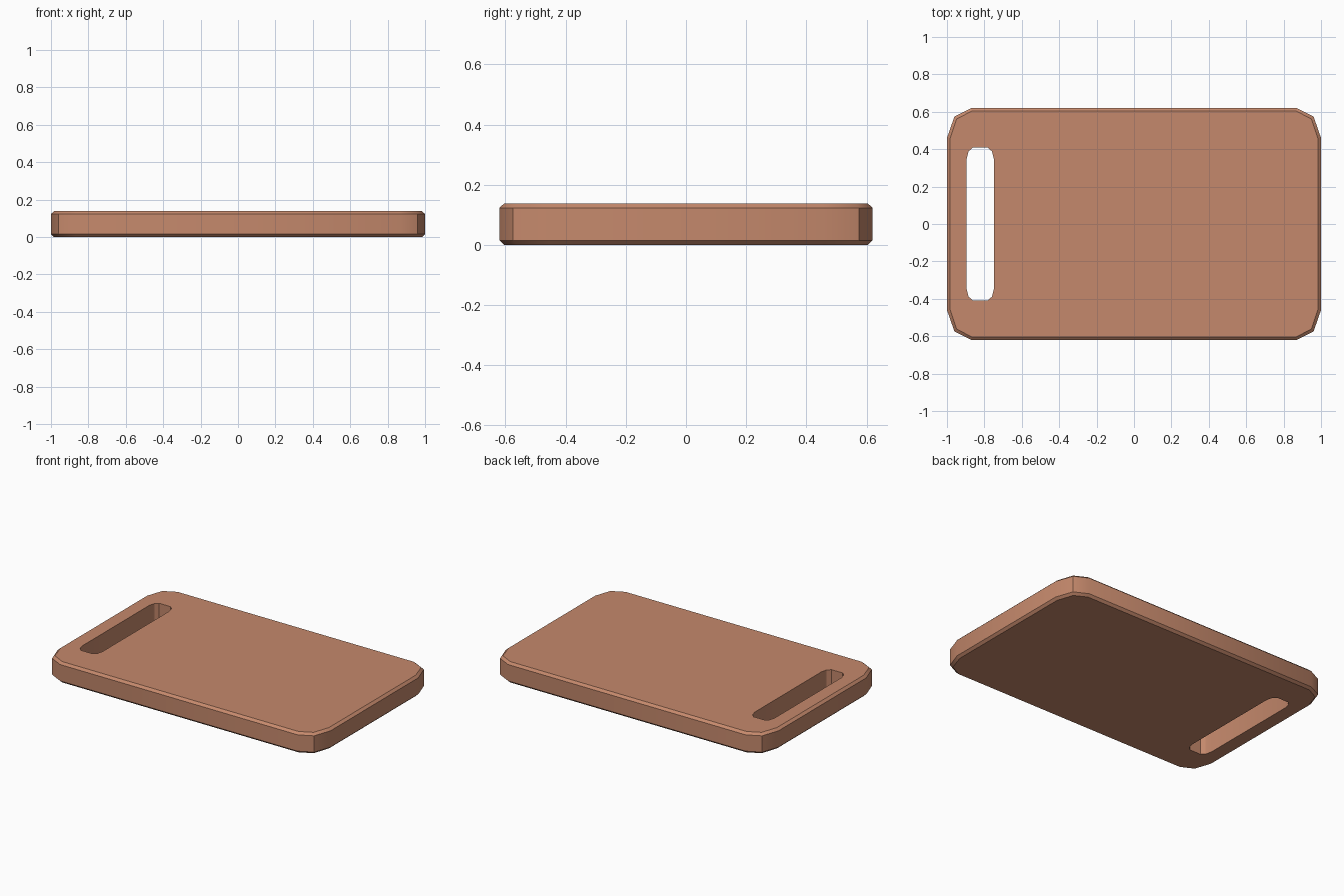
import bpy, bmesh, math

if "Cube" in bpy.data.objects:
    bpy.data.objects.remove(bpy.data.objects["Cube"])

def outline(cx, hx, hy, cuts):
    """Rounded rectangle, counter-clockwise; cuts are (dx, dy) from the corner."""
    pts = []
    for sx, sy in ((1, 1), (-1, 1), (-1, -1), (1, -1)):
        run = cuts if sx * sy > 0 else cuts[::-1]
        pts += [(cx + sx * (hx - dx), sy * (hy - dy)) for dx, dy in run]
    return pts

# Profiles: full edge, edge inset by the chamfer, handle slot
edge = outline(0, 1.0, 0.62, [(0, 0.16), (0.04, 0.045), (0.13, 0)])
inset = outline(0, 0.984, 0.604, [(0, 0.15), (0.036, 0.042), (0.118, 0)])
slot = outline(-0.822, 0.073, 0.408, [(0, 0.06), (0.01, 0.02), (0.032, 0)])

# Board: rings run from the slot bottom, around the outside, to the slot top
H, C = 0.138, 0.015
bm = bmesh.new()
rings = [[bm.verts.new((x, y, z)) for x, y in p] for p, z in
         ((slot, 0), (inset, 0), (edge, C), (edge, H - C), (inset, H), (slot, H))]
n = len(edge)
for k, a in enumerate(rings):
    b = rings[(k + 1) % len(rings)]
    for i in range(n):
        j = (i + 1) % n
        bm.faces.new((a[i], a[j], b[j], b[i]))
bmesh.ops.recalc_face_normals(bm, faces=bm.faces)
mesh = bpy.data.meshes.new("cutting_board")
bm.to_mesh(mesh)
bm.free()
board = bpy.data.objects.new("cutting_board", mesh)
bpy.context.collection.objects.link(board)

# Wood colour
mat = bpy.data.materials.new("warm brown wood")
mat.diffuse_color = (0.56, 0.25, 0.15, 1)
mat.use_nodes = True
mat.node_tree.nodes["Principled BSDF"].inputs["Base Color"].default_value = mat.diffuse_color
mesh.materials.append(mat)

# Soft corners, sharp chamfers
bpy.context.view_layer.objects.active = board
board.select_set(True)
bpy.ops.object.shade_smooth_by_angle(angle=math.radians(30))
